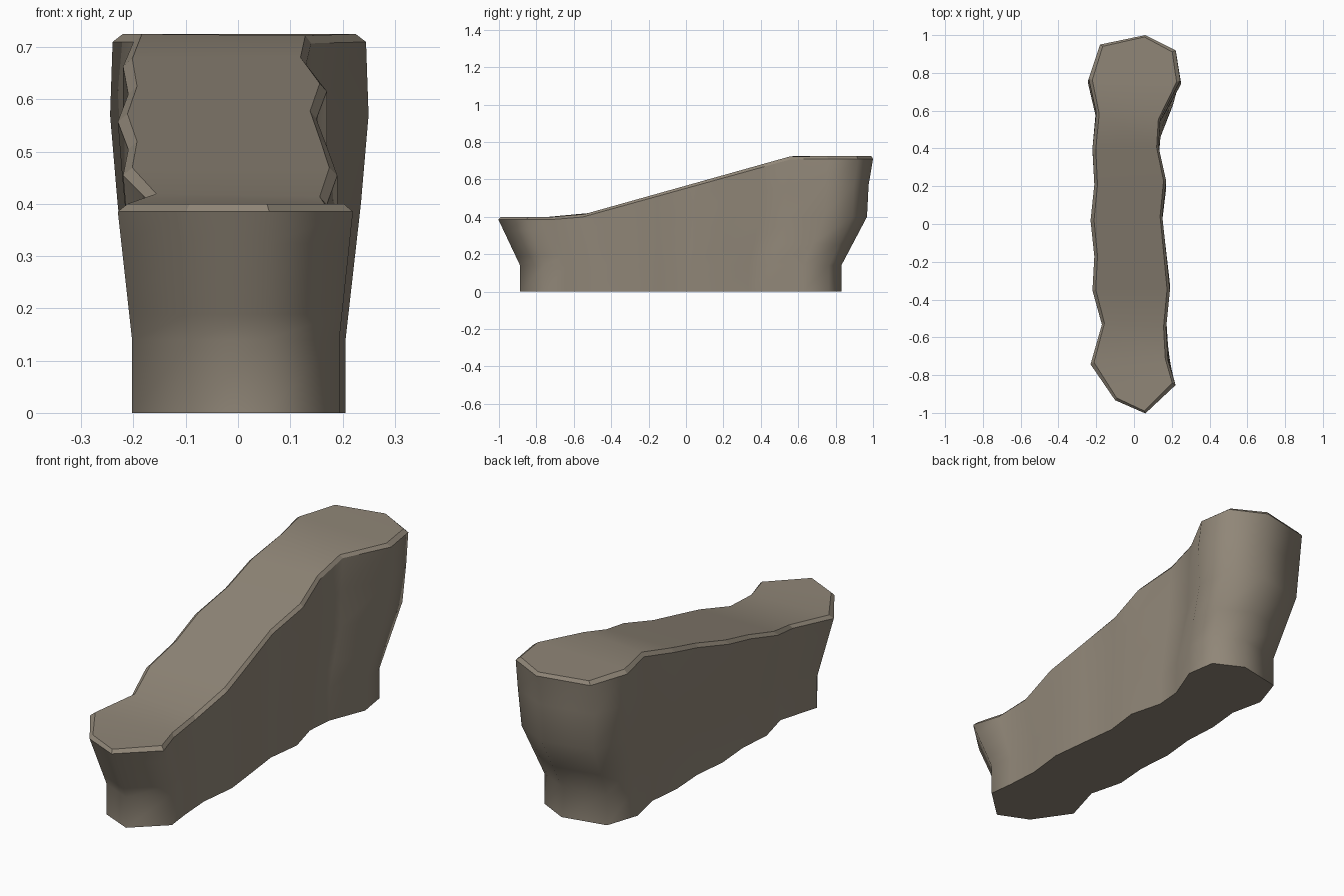
import bpy, bmesh

if "Cube" in bpy.data.objects:
    bpy.data.objects.remove(bpy.data.objects["Cube"])

# Rim outline seen from above: right side front to back, then left side front to back
RIGHT = [(0.06, -1.0), (0.22, -0.85), (0.18, -0.72), (0.17, -0.55), (0.19, -0.35),
         (0.17, -0.15), (0.15, 0.04), (0.17, 0.23), (0.13, 0.41), (0.14, 0.56),
         (0.245, 0.76), (0.22, 0.92), (0.06, 1.0)]
LEFT = [(-0.10, -0.93), (-0.23, -0.74), (-0.17, -0.53), (-0.22, -0.35), (-0.21, -0.17),
        (-0.23, 0.02), (-0.21, 0.21), (-0.22, 0.40), (-0.20, 0.59), (-0.24, 0.77),
        (-0.18, 0.95)]
OUTLINE = RIGHT + LEFT[::-1]
N = len(OUTLINE)

# Side profile: height, width factor, length factor
PROFILE = [(0.0, 0.84, 0.8425), (0.14, 0.84, 0.8425), (0.40, 0.96, 0.97),
           (0.57, 1.02, 0.978), (0.71, 1.0, 1.0)]
CHAMFER = 0.015


def top_height(y):
    """Low flat front, ramp, high flat back."""
    return 0.40 + 0.325 * min(1, max(0, (y + 0.6) / 1.17))


def profile(z):
    for (z0, x0, y0), (z1, x1, y1) in zip(PROFILE, PROFILE[1:]):
        if z <= z1:
            t = (z - z0) / (z1 - z0)
            return x0 + t * (x1 - x0), y0 + t * (y1 - y0)
    return PROFILE[-1][1:]


def wall_point(x, y, z, rim):
    fx, fy = profile(z)
    rx, ry = profile(rim)
    sx = fx / rx
    if x > 0 and abs(y) < 0.73:      # right flank stays nearly upright
        sx = 1.0
    return (x * sx, y * fy / ry - 0.012 * (1 - fy) / 0.1575, z)


bm = bmesh.new()
rings = []
# Wall rings
for k, f in enumerate((None, 0.0, 0.2, 0.456, 0.754, 1.0)):
    ring = []
    for x, y in OUTLINE:
        rim = top_height(y) - CHAMFER
        z = 0.0 if f is None else 0.14 + (rim - 0.14) * f
        ring.append(bm.verts.new(wall_point(x, y, z, rim)))
    rings.append(ring)
# Chamfered top edge ring
rings.append([bm.verts.new((x * 0.92, y * 0.99, top_height(y))) for x, y in OUTLINE])

for k, (low, high) in enumerate(zip(rings, rings[1:])):
    for i in range(N):
        j = (i + 1) % N
        face = bm.faces.new((low[i], low[j], high[j], high[i]))
        face.smooth = k < len(rings) - 2

# Top surface in cross strips, flat underside
cap = rings[-1]
bm.faces.new((cap[0], cap[1], cap[N - 1]))
bm.faces.new((cap[11], cap[12], cap[13]))
for i in range(1, 11):
    bm.faces.new((cap[i], cap[i + 1], cap[N - i - 1], cap[N - i])).smooth = True
bm.faces.new(rings[0][::-1])
bmesh.ops.recalc_face_normals(bm, faces=bm.faces)

mesh = bpy.data.meshes.new("rock_ledge")
bm.to_mesh(mesh)
bm.free()
ledge = bpy.data.objects.new("rock_ledge", mesh)
bpy.context.collection.objects.link(ledge)

stone = bpy.data.materials.new("warm grey stone")
stone.diffuse_color = (0.28, 0.24, 0.187, 1)
stone.use_nodes = True
stone.node_tree.nodes["Principled BSDF"].inputs["Base Color"].default_value = stone.diffuse_color
mesh.materials.append(stone)
